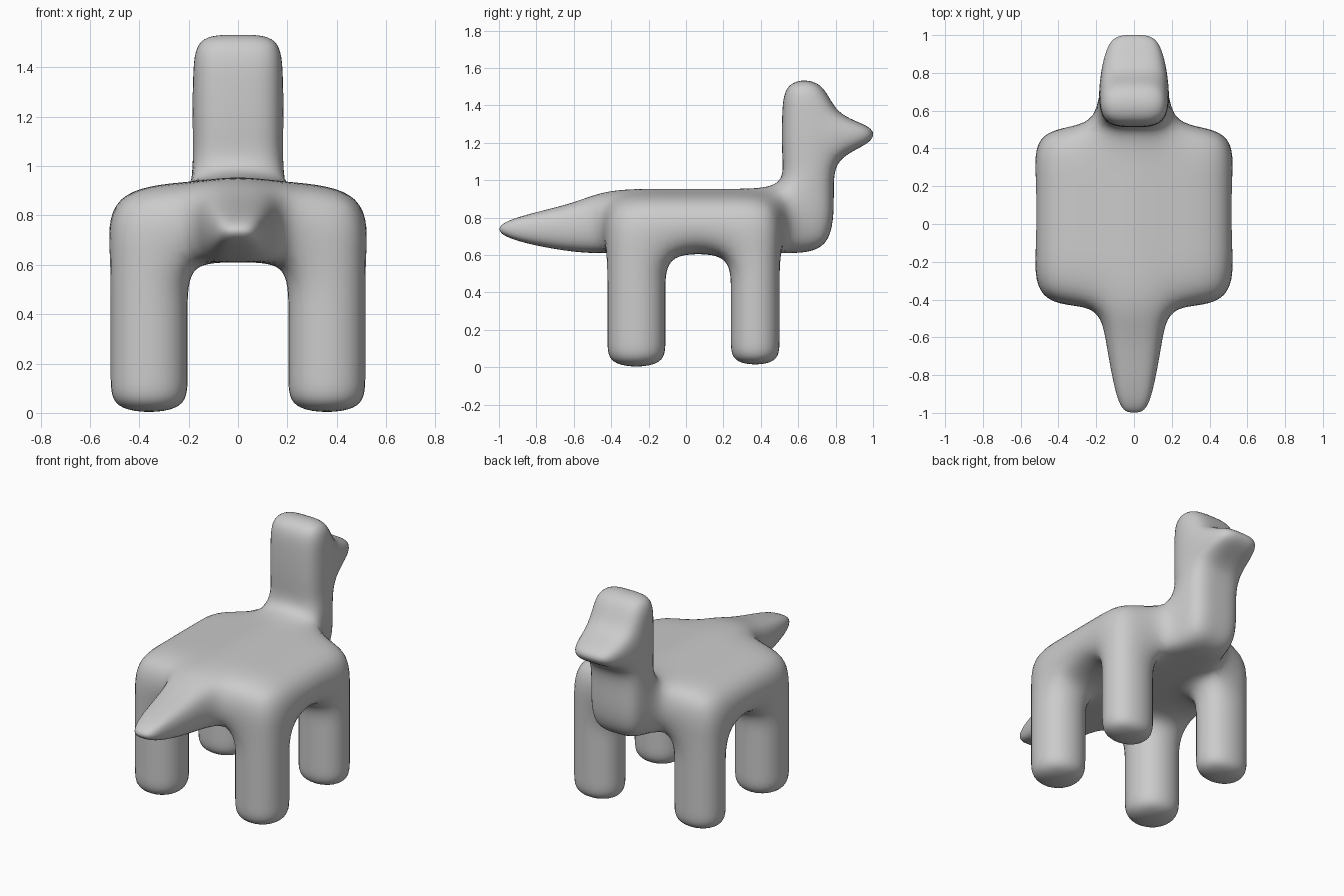
import bpy, bmesh

if "Cube" in bpy.data.objects:
    bpy.data.objects.remove(bpy.data.objects["Cube"])

# Cage planes: the animal is a set of box cells on this uneven lattice
X = [-0.53, -0.19, 0.0, 0.19, 0.53]
Y = [-1.015, -0.60, -0.434, -0.096, 0.228, 0.512, 0.79, 1.01]
Z = [-0.008, 0.14, 0.42, 0.61, 0.95, 1.12, 1.37, 1.54]


def cells(i_range, j_range, k_range):
    return {(i, j, k) for i in i_range for j in j_range for k in k_range}


body = cells(range(4), range(2, 5), [3])
legs = cells([0, 3], [2, 4], range(3))
tail = cells([1, 2], [0, 1], [3])
neck_and_head = cells([1, 2], [5], range(3, 7))
snout = cells([1, 2], [6], [5])
solid = body | legs | tail | neck_and_head | snout


def position(i, j, k):
    x, y, z = X[i], Y[j], Z[k]
    # gently ridged back
    if k == 4 and 2 <= j <= 5:
        z = [0.91, 0.935, 0.963, 0.935, 0.91][i]
        if j == 5 and i in (1, 2, 3):
            y = 0.53
    # front feet end slightly higher
    if k == 0 and j >= 4:
        z += 0.012
    # tapering tail
    if j == 1:
        x *= 0.158 / 0.19
        z = 0.61 if k == 3 else 0.87
    if j == 0:
        x *= 0.085 / 0.19
        z = 0.69 if k == 3 else 0.785
    # rounded head top and sloping brow
    if k == 7:
        x *= 0.96
        y = 0.53 if j == 5 else 0.74
    if k == 6 and j == 6:
        z = 1.345
    # narrowing snout
    if j == 7:
        x *= 0.135 / 0.19
        z = 1.20 if k == 5 else 1.29
    return x, y, z


bm = bmesh.new()
verts = {}


def corner(key):
    if key not in verts:
        verts[key] = bm.verts.new(position(*key))
    return verts[key]


# Skin every cell side that has no neighbour
for cell in sorted(solid):
    for axis in range(3):
        for side in (0, 1):
            other = list(cell)
            other[axis] += 2 * side - 1
            if tuple(other) in solid:
                continue
            u, v = (axis + 1) % 3, (axis + 2) % 3
            loop = []
            for du, dv in ((0, 0), (1, 0), (1, 1), (0, 1)):
                key = list(cell)
                key[axis] += side
                key[u] += du
                key[v] += dv
                loop.append(corner(tuple(key)))
            face = bm.faces.new(loop if side else loop[::-1])
            face.smooth = True

mesh = bpy.data.meshes.new("animal_body")
bm.normal_update()
bm.to_mesh(mesh)
bm.free()
animal = bpy.data.objects.new("animal_body", mesh)
bpy.context.collection.objects.link(animal)

# Smooth rounded surface
sub = animal.modifiers.new("smooth", 'SUBSURF')
sub.levels = sub.render_levels = 3
